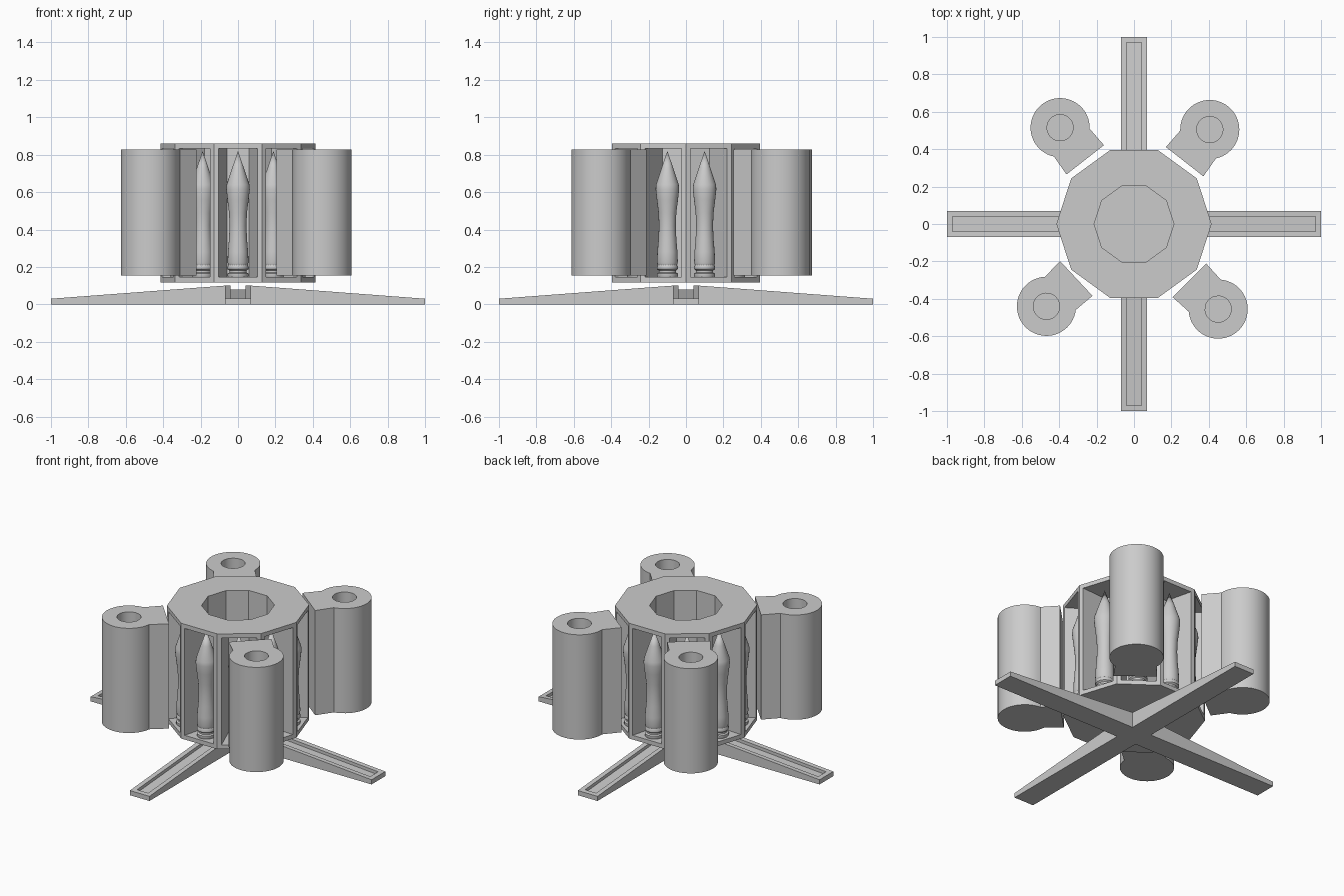
import bpy, bmesh
from math import sin, cos, pi, radians, atan2

if "Cube" in bpy.data.objects:
    bpy.data.objects.remove(bpy.data.objects["Cube"])


def make(name, bm, loc=(0, 0, 0), rot=0, smooth=False):
    bmesh.ops.remove_doubles(bm, verts=bm.verts, dist=1e-5)
    bmesh.ops.recalc_face_normals(bm, faces=bm.faces)
    me = bpy.data.meshes.new(name)
    bm.to_mesh(me)
    bm.free()
    ob = bpy.data.objects.new(name, me)
    bpy.context.collection.objects.link(ob)
    ob.location, ob.rotation_euler = loc, (0, 0, rot)
    if smooth:
        bpy.ops.object.select_all(action='DESELECT')
        ob.select_set(True)
        bpy.context.view_layer.objects.active = ob
        bpy.ops.object.shade_smooth_by_angle(angle=radians(35))
    return ob


def face(bm, pts):
    bm.faces.new([bm.verts.new(p) for p in pts])


def bridge(bm, a, b):
    for i in range(len(a)):
        j = (i + 1) % len(a)
        face(bm, [a[i], a[j], b[j], b[i]])


# cross-shaped stand: four tapered, grooved legs
bm = bmesh.new()


def ring4(r0, r1, z0, z1, w):
    return [(r0, -w, z0), (r1, -w, z1), (r1, w, z1), (r0, w, z0)]


for k in range(4):
    c, s = round(cos(k * pi / 2)), round(sin(k * pi / 2))
    turn = lambda pts: [(x * c - y * s, x * s + y * c, z) for x, y, z in pts]
    under = turn(ring4(.07, 1, 0, 0, .07))
    outer = turn(ring4(.07, 1, .1, .03, .07))
    lip = turn(ring4(.04, .97, .1, .032, .04))
    floor = turn(ring4(.04, .97, .08, .012, .04))
    for a, b in ((under, outer), (outer, lip), (lip, floor)):
        for i in range(3):
            face(bm, [a[i], a[i + 1], b[i + 1], b[i]])
    face(bm, under)
    face(bm, floor)
for w, z in ((.07, 0), (.04, .08)):
    face(bm, [(-w, -w, z), (w, -w, z), (w, w, z), (-w, w, z)])
make("cross_stand", bm)

# ten-sided drum with wedge compartments and a central well
N, Z0, Z1 = 10, .118, .86
bm = bmesh.new()


def decagon(r, z):
    return [(r * cos(2 * pi * i / N), r * sin(2 * pi * i / N), z) for i in range(N)]


bottom, top = decagon(.415, Z0), decagon(.415, Z1)
hole, well = decagon(.213, Z1), decagon(.213, .145)
face(bm, bottom)
bridge(bm, top, hole)
bridge(bm, hole, well)
face(bm, well)
for i in range(N):
    a = 2 * pi * (i + .5) / N

    def pane(apothem, half, lo, hi):
        return [(apothem * cos(a) - t * sin(a), apothem * sin(a) + t * cos(a), z)
                for t, z in ((-half, lo), (half, lo), (half, hi), (-half, hi))]
    j = (i + 1) % N
    rim = [bottom[i], bottom[j], top[j], top[i]]
    opening = pane(.415 * cos(pi / N), .103, .145, .833)
    back = pane(.222, .06, .145, .833)
    bridge(bm, rim, opening)
    bridge(bm, opening, back)
    face(bm, back)
make("drum", bm)

# waisted pointed pegs, one per compartment
PROFILE = [(0, .142), (.052, .142), (.056, .15), (.056, .165), (.046, .17),
           (.046, .18), (.056, .188), (.056, .2), (.052, .21), (.056, .225),
           (.054, .28), (.048, .35), (.045, .42), (.048, .49), (.057, .56),
           (.063, .615), (.061, .64), (.031, .73), (0, .82)]
SEG = 24
for i in range(N):
    a = 2 * pi * (i + .5) / N
    bm = bmesh.new()
    rings = [[(r * cos(2 * pi * k / SEG), r * sin(2 * pi * k / SEG), z)
              for k in range(SEG)] for r, z in PROFILE[1:-1]]
    for p, q in zip(rings, rings[1:]):
        bridge(bm, p, q)
    face(bm, rings[0])
    for k in range(SEG):
        face(bm, [rings[-1][k], rings[-1][(k + 1) % SEG], (0, 0, PROFILE[-1][1])])
    make(f"peg_{i + 1}", bm, (.322 * cos(a), .322 * sin(a), 0), a, True)

# outer sockets: round post with a flat neck facing the drum
t0, steps = radians(50), 40
outline = [(.158 * cos(t0 + (2 * pi - 2 * t0) * k / steps),
            .158 * sin(t0 + (2 * pi - 2 * t0) * k / steps)) for k in range(steps + 1)]
outline += [(.218, -.127), (.218, .127)]
bore = [(.07 * cos(atan2(y, x)), .07 * sin(atan2(y, x))) for x, y in outline]
# extra bore points keep the side facing the neck round
extra = [radians(d) for d in (-20, -10, 0, 10, 20)]
mid = [(.218, .218 * sin(t) / cos(t)) for t in extra]
outline[-1:-1] = mid
bore[-1:-1] = [(.07 * cos(t), .07 * sin(t)) for t in extra]
SOCKETS = [(-.395, .515, -52), (.405, .505, -128), (-.468, -.44, 43), (.45, -.455, 135)]
for i, (x, y, deg) in enumerate(SOCKETS):
    bm = bmesh.new()
    at = lambda pts, z: [(px, py, z) for px, py in pts]
    lo, hi = at(outline, .153), at(outline, .827)
    rim, pit = at(bore, .827), at(bore, .2)
    face(bm, lo)
    bridge(bm, lo, hi)
    bridge(bm, hi, rim)
    bridge(bm, rim, pit)
    face(bm, pit)
    make(f"socket_{i + 1}", bm, (x, y, 0), radians(deg), True)
